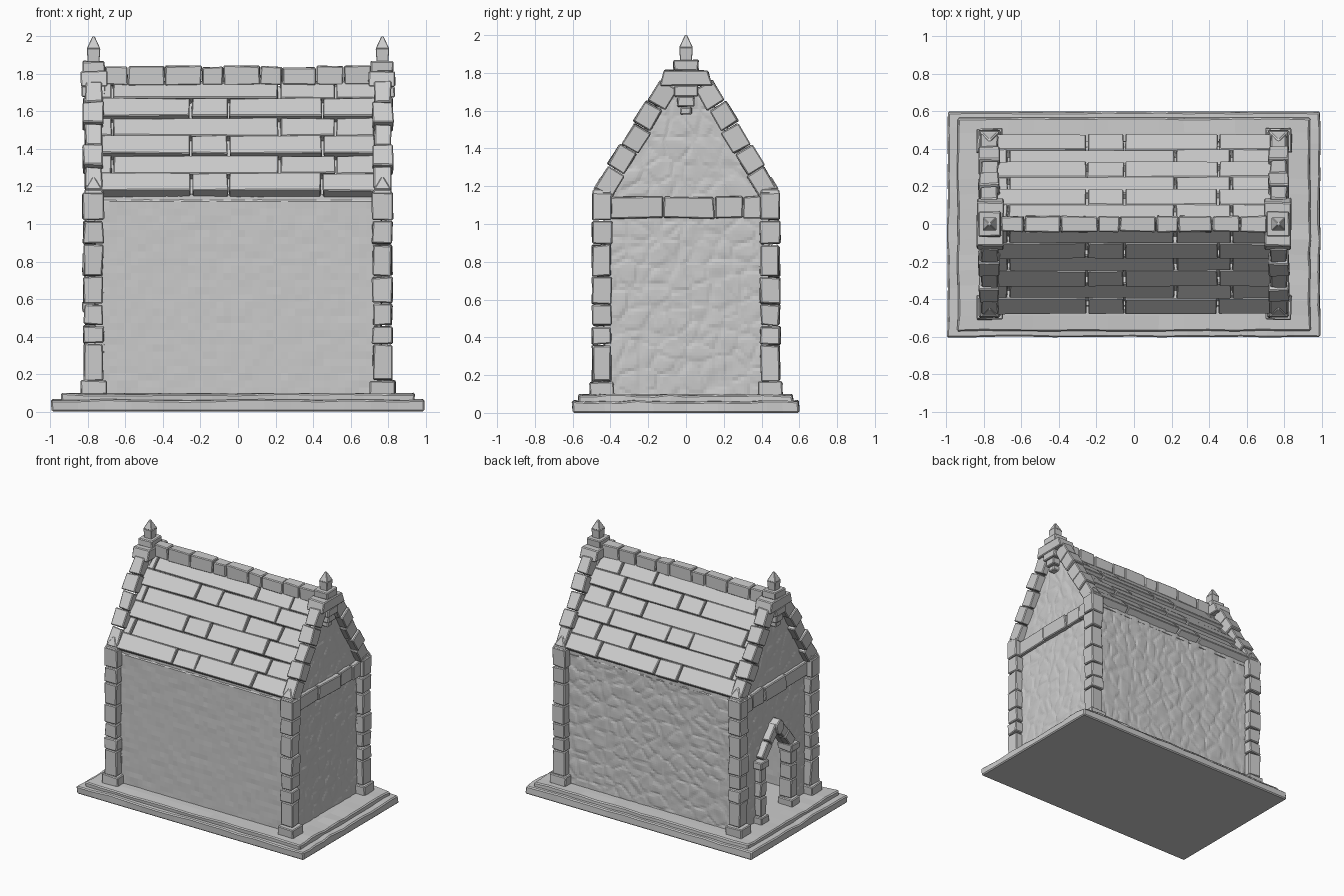
import bpy, bmesh, math, random
from mathutils import Matrix, Vector, noise

if "Cube" in bpy.data.objects:
    bpy.data.objects.remove(bpy.data.objects["Cube"])

random.seed(7)
R = random.uniform


def finish(name, bm, bevel=0.006):
    bmesh.ops.recalc_face_normals(bm, faces=bm.faces)
    me = bpy.data.meshes.new(name)
    bm.to_mesh(me)
    bm.free()
    ob = bpy.data.objects.new(name, me)
    bpy.context.collection.objects.link(ob)
    if bevel:
        m = ob.modifiers.new("worn_edges", 'BEVEL')
        m.width, m.segments, m.limit_method = bevel, 1, 'ANGLE'
        m.angle_limit = math.radians(40)
    return ob


def jitter(verts, j):
    for v in verts:
        v.co += Vector((R(-j, j), R(-j, j), R(-j, j)))


def block(bm, x, y, z, j=0.004, rot=0.0):
    """Stone from (min,max) ranges, turned about x through its centre."""
    c = Vector([(a + b) / 2 for a, b in (x, y, z)])
    s = [abs(b - a) for a, b in (x, y, z)]
    M = Matrix.Translation(c) @ Matrix.Rotation(rot, 4, 'X') @ Matrix.Diagonal((*s, 1))
    vs = bmesh.ops.create_cube(bm, size=1, matrix=M)['verts']
    jitter(vs, j)


def prism(bm, prof, x0, x1, j=0.0):
    """Closed y-z profile extruded along x."""
    a = [bm.verts.new((x0, y, z)) for y, z in prof]
    b = [bm.verts.new((x1, y, z)) for y, z in prof]
    n = len(prof)
    bm.faces.new(a)
    bm.faces.new(b[::-1])
    for i in range(n):
        bm.faces.new((a[i], b[i], b[(i + 1) % n], a[(i + 1) % n]))
    jitter(a + b, j)


def spike(bm, x, y, z0, z1, r0, r1):
    """Square tapered piece; r are half widths."""
    M = Matrix.Translation((x, y, (z0 + z1) / 2)) @ Matrix.Rotation(math.pi / 4, 4, 'Z')
    bmesh.ops.create_cone(bm, cap_ends=True, segments=4, radius1=r0 * 1.414,
                          radius2=r1 * 1.414, depth=z1 - z0, matrix=M)


def rough_wall(name, n, dist, width, z0, z1, amp, nu, nv):
    """Cobbled wall panel facing n; width(z) is the half width."""
    n = Vector(n)
    u = Vector((0, 0, 1)).cross(n)
    bm = bmesh.new()
    rows = []
    for k in range(nv + 1):
        z = z0 + (z1 - z0) * k / nv
        row = []
        for i in range(nu + 1):
            p = n * dist + u * width(z) * (2 * i / nu - 1) + Vector((0, 0, z))
            d = noise.voronoi(p * 9)[0]
            h = min(d[1] - d[0], 0.25) * amp * 4 + noise.noise(p * 14) * amp * 0.7
            row.append(bm.verts.new(p + n * (h - amp)))
        rows.append(row)
    for a, b in zip(rows, rows[1:]):
        for i in range(nu):
            bm.faces.new((a[i], a[i + 1], b[i + 1], b[i]))
    me = bpy.data.meshes.new(name)
    bm.to_mesh(me)
    bm.free()
    ob = bpy.data.objects.new(name, me)
    bpy.context.collection.objects.link(ob)
    m = ob.modifiers.new("thickness", 'SOLIDIFY')
    m.thickness, m.offset = 0.05, -1
    return ob


# Stepped base with chipped edges
for name, hx, hy, z0, z1 in (("base_slab", 0.993, 0.6, 0, 0.065),
                             ("base_step", 0.94, 0.568, 0.05, 0.098)):
    bm = bmesh.new()
    block(bm, (-hx, hx), (-hy, hy), (z0, z1), 0)
    long_edges = [e for e in bm.edges if abs(e.verts[0].co.z - e.verts[1].co.z) < 1e-4]
    bmesh.ops.subdivide_edges(bm, edges=long_edges, cuts=13, use_grid_fill=True)
    for v in bm.verts:
        rim = abs(v.co.x) > hx - 0.01 or abs(v.co.y) > hy - 0.01
        if v.co.z > z0 + 0.01 and rim:
            v.co += Vector((R(-.007, .004), R(-.006, 0), R(-.008, .003)))
    finish(name, bm, 0.008)

# Walls: front is almost smooth, the others are cobbled
rough_wall("front_wall", (0, -1, 0), 0.435, lambda z: 0.76, 0.09, 1.16, 0.002, 40, 28)
rough_wall("back_wall", (0, 1, 0), 0.44, lambda z: 0.76, 0.09, 1.16, 0.005, 96, 68)


def gable(z):
    return 0.43 if z < 1.13 else 0.42 - 0.36 * (z - 1.13) / 0.6


rough_wall("right_gable_wall", (1, 0, 0), 0.765, gable, 0.09, 1.74, 0.005, 56, 100)
left = rough_wall("left_gable_wall", (-1, 0, 0), 0.765, gable, 0.09, 1.74, 0.005, 56, 100)

# Pointed doorway cut through the left gable
bm = bmesh.new()
prism(bm, [(-.16, 0), (.16, 0), (.16, .56), (0, .75), (-.16, .56)], -0.9, -0.6)
cutter = finish("doorway_cutter", bm, 0)
cutter.hide_render = True
cutter.hide_set(True)
cutter.display_type = 'WIRE'
m = left.modifiers.new("doorway", 'BOOLEAN')
m.operation, m.object, m.solver = 'DIFFERENCE', cutter, 'EXACT'

# Door surround: jambs, capitals, raking stones and keystone
bm = bmesh.new()
for s in (-1, 1):
    c = s * 0.19
    block(bm, (-.83, -.70), (c - .05, c + .05), (.09, .15))
    for z0, z1 in ((.15, .30), (.30, .42), (.42, .53)):
        block(bm, (-.815, -.71), (c - .037, c + .037), (z0 + .003, z1 - .003))
    block(bm, (-.83, -.70), (c - .05, c + .05), (.53, .585))
    for k in (0, 1):
        cy, cz = s * (0.145 - k * 0.09), 0.64 + k * 0.105
        block(bm, (-.815, -.71), (cy - .068, cy + .068), (cz - .036, cz + .036),
              rot=-s * math.atan2(0.22, 0.19))
prism(bm, [(-.04, .75), (0, .72), (.04, .75), (.05, .81), (0, .85), (-.05, .81)], -.83, -.70, .003)
finish("door_surround", bm)

# Corner pillars of stacked quoins with pyramid caps
levels = [0.165, 0.36, 0.46, 0.575, 0.72, 0.89, 1.02]
for sx, wx in ((-1, "left"), (1, "right")):
    for sy, wy in ((-1, "front"), (1, "back")):
        bm = bmesh.new()
        x, y = sx * 0.77, sy * 0.445
        block(bm, (x - .07, x + .07), (y - .065, y + .065), (.09, .165))
        for i, (a, b) in enumerate(zip(levels, levels[1:])):
            h = 0.05 + 0.003 * (i % 2)
            block(bm, (x - h, x + h), (y - h, y + h), (a + .003, b - .003), .006)
        block(bm, (x - .057, x + .057), (y - .052, y + .052), (1.022, 1.165))
        spike(bm, x, y, 1.16, 1.185, .052, .047)
        spike(bm, x, y, 1.185, 1.25, .047, .008)
        finish(f"{wy}_{wx}_pillar", bm)

# Gable trim: lintel band, raking coping stones, corbel, crown and finial
slope = math.atan2(0.57, 0.35)
for sx, wx in ((-1, "left"), (1, "right")):
    bm = bmesh.new()
    cuts = [-.40, -.12, .15, .30, .40]
    for i, (a, b) in enumerate(zip(cuts, cuts[1:])):
        block(bm, (sx * .70, sx * (.79 + .01 * (i % 2))), (a + .002, b - .002), (1.03, 1.145), .006)
    finish(wx + "_lintel", bm)

    bm = bmesh.new()
    for s in (-1, 1):
        for k in range(5):
            t = (k + 0.5) / 5
            off = 0.008 * (k % 2)
            cy = s * (0.435 - 0.345 * t + off)
            cz = 1.165 + 0.575 * t + off * .6
            block(bm, (sx * (.725 - off), sx * (.815 + off * 1.5)), (cy - .063, cy + .063),
                  (cz - .052, cz + .052), .005, rot=-s * slope)
    finish(wx + "_coping", bm)

    bm = bmesh.new()
    for h, z0, z1, xo in ((.062, 1.675, 1.735, .835), (.045, 1.62, 1.675, .825), (.03, 1.58, 1.62, .81)):
        block(bm, (sx * .74, sx * xo), (-h, h), (z0, z1), .003)
    finish(wx + "_corbel", bm)

    bm = bmesh.new()
    prism(bm, [(-.14, 1.73), (.14, 1.73), (.115, 1.815), (-.115, 1.815)], sx * .695, sx * .84, .004)
    block(bm, (sx * .71, sx * .83), (-.065, .065), (1.81, 1.868))
    finish(wx + "_crown", bm)

    bm = bmesh.new()
    spike(bm, sx * .77, 0, 1.86, 1.935, .031, .036)
    spike(bm, sx * .77, 0, 1.935, 2.0, .036, .006)
    finish(wx + "_finial", bm, 0.003)

# Roof core under the tiles
bm = bmesh.new()
prism(bm, [(.44, 1.12), (0, 1.735), (-.44, 1.12), (-.38, 1.12), (0, 1.65), (.38, 1.12)], -.75, .75)
finish("roof_core", bm, 0)

# Tile courses: lower and upper halves have staggered joints
lower = [-.735, -.25, -.05, .45, .735]
upper = [-.735, -.67, .22, .52, .735]
n = Vector((0.81, 0.586))
for sy, wy in ((-1, "front"), (1, "back")):
    bm = bmesh.new()
    for c in range(3):
        A = Vector((.482 - .147 * c, 1.18 + .2 * c))
        B = Vector((.482 - .147 * (c + 1), 1.18 + .2 * (c + 1))) - n * 0.025
        M = (A + B) / 2
        for (P, Q, tp, tq), joints in (((A, M, .085, .07), lower), ((M, B, .07, .05), upper)):
            prof = [P, Q, Q - n * tq, P - n * tp]
            prof = [(sy * p.x, p.y) for p in prof]
            for a, b in zip(joints, joints[1:]):
                prism(bm, prof, a + R(.003, .008), b - R(.003, .008), .0035)
    finish(wy + "_roof_tiles", bm, 0.005)

# Ridge stones
bm = bmesh.new()
x = -.71
while x < .70:
    w = min(R(.1, .22), .71 - x)
    block(bm, (x + .002, x + w - .002), (-.042, .042), (1.74, 1.84 + R(-.006, .006)), .004)
    x += w
finish("ridge_stones", bm)
